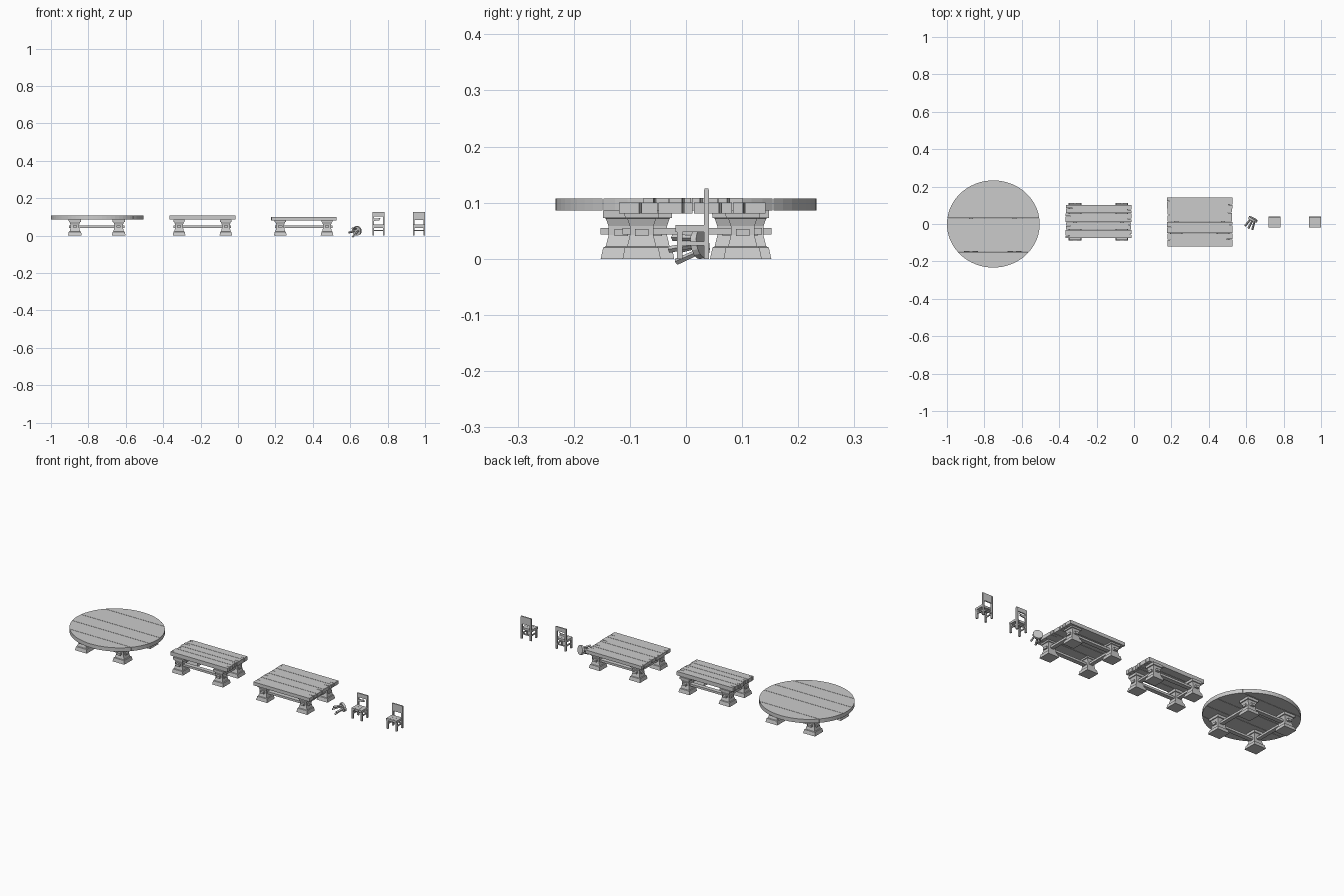
import bpy, bmesh, math, random
from mathutils import Matrix, Vector

if "Cube" in bpy.data.objects:
    bpy.data.objects.remove(bpy.data.objects["Cube"])

random.seed(4)


def finish(name, bm):
    bmesh.ops.recalc_face_normals(bm, faces=bm.faces)
    me = bpy.data.meshes.new(name)
    bm.to_mesh(me)
    bm.free()
    ob = bpy.data.objects.new(name, me)
    bpy.context.collection.objects.link(ob)
    return ob


def box(name, x0, x1, y0, y1, z0, z1):
    bm = bmesh.new()
    m = Matrix.Translation(((x0 + x1) / 2, (y0 + y1) / 2, (z0 + z1) / 2))
    m = m @ Matrix.Diagonal((x1 - x0, y1 - y0, z1 - z0, 1))
    bmesh.ops.create_cube(bm, size=1, matrix=m)
    return finish(name, bm)


def slab(name, outline, z0, z1):
    bm = bmesh.new()
    face = bm.faces.new([bm.verts.new((x, y, z0)) for x, y in outline])
    ext = bmesh.ops.extrude_face_region(bm, geom=[face])
    for v in ext["geom"]:
        if isinstance(v, bmesh.types.BMVert):
            v.co.z = z1
    return finish(name, bm)


def loft_square(name, cx, cy, profile):
    # stacked square sections: (z, half width)
    bm = bmesh.new()
    rings = [[bm.verts.new((cx + sx * w, cy + sy * w, z))
              for sx, sy in ((-1, -1), (1, -1), (1, 1), (-1, 1))] for z, w in profile]
    bm.faces.new(rings[0])
    bm.faces.new(rings[-1])
    for a, b in zip(rings, rings[1:]):
        for i in range(4):
            j = (i + 1) % 4
            bm.faces.new((a[i], a[j], b[j], b[i]))
    return finish(name, bm)


def worn_plank(name, x0, x1, y0, y1, z0, z1):
    # rectangular board with a split at each end
    def split(x, inward):
        y = y0 + (y1 - y0) * random.uniform(0.25, 0.75)
        d = random.uniform(0.015, 0.045) * inward
        return [(x, y - 0.002), (x + d, y), (x, y + 0.002)]
    x0 += random.uniform(0, 0.006)
    x1 -= random.uniform(0, 0.006)
    pts = [(x0, y0), (x1, y0)] + split(x1, -1) + [(x1, y1), (x0, y1)] + split(x0, 1)[::-1]
    slab(name, pts, z0, z1)


def trestle(kind, cx, cy, dx, dy, w, top):
    # four hourglass legs
    for sx in (-1, 1):
        for sy in (-1, 1):
            loft_square(kind + "_leg", cx + sx * dx, cy + sy * dy,
                        [(0, w), (0.02, w * 0.88), (0.022, w * 0.76), (0.042, w * 0.62),
                         (0.058, w * 0.62), (0.072, w * 0.76), (0.073, w * 0.88), (top, w * 0.9)])
    # stretchers running through the legs
    e = w * 0.85
    for s in (-1, 1):
        y, x = cy + s * dy, cx + s * dx
        box(kind + "_long_stretcher", cx - dx - e, cx + dx + e, y - 0.012, y + 0.012, 0.041, 0.053)
        box(kind + "_cross_stretcher", x - 0.011, x + 0.011, cy - dy - w, cy + dy + w, 0.043, 0.055)


GAP = 0.001

# round table: ellipse sawn into boards
cx, rx, ry = -0.752, 0.248, 0.233
edges = [-ry, -0.148, -0.056, 0.03, 0.155, ry]
for a, b in zip(edges, edges[1:]):
    a = a + GAP if a > -ry else a
    b = b - GAP if b < ry else b
    t0, t1 = math.asin(a / ry), math.asin(b / ry)
    n = max(4, round((t1 - t0) / 0.1))
    arc = [(rx * math.cos(t0 + (t1 - t0) * i / n), ry * math.sin(t0 + (t1 - t0) * i / n))
           for i in range(n + 1)]
    right = arc[1:] if a == -ry else arc
    right = right[:-1] if b == ry else right
    pts = [(cx + x, y) for x, y in right]
    if b == ry:
        pts.append((cx, ry))
    pts += [(cx - x, y) for x, y in reversed(right)]
    if a == -ry:
        pts.append((cx, -ry))
    slab("round_table_plank", pts, 0.086, 0.1075)
trestle("round_table", -0.755, 0, 0.117, 0.115, 0.037, 0.0865)

# rectangular and square tables
for kind, x0, x1, ys, z0, z1, dy in (
        ("long_table", -0.368, -0.012, [-0.077, -0.03, 0.01, 0.057, 0.102], 0.086, 0.108, 0.066),
        ("square_table", 0.174, 0.528, [-0.12, -0.05, 0.013, 0.083, 0.143], 0.081, 0.1, 0.09)):
    for a, b in zip(ys, ys[1:]):
        worn_plank(kind + "_plank", x0, x1, a + GAP, b - GAP, z0, z1)
    trestle(kind, (x0 + x1) / 2, 0.011, 0.125, dy, 0.034, z0 + 0.0005)


# chairs facing front
def chair(cx, broken):
    h = 0.0325
    for s in (-1, 1):
        a, b = sorted((cx + s * h, cx + s * (h - 0.009)))
        box("chair_front_leg", a, b, -0.016, -0.006, 0, 0.05)
        box("chair_back_post", a, b, 0.032, 0.041, 0, 0.123)
        box("chair_side_rail", a + 0.002, b - 0.002, -0.01, 0.034, 0.024, 0.031)
    for i in range(3):
        x = cx - h + i * 2 * h / 3
        box("chair_seat_board", x + 0.0004, x + 2 * h / 3 - 0.0004, -0.019, 0.033, 0.048, 0.06)
    box("chair_apron", cx - h + 0.005, cx + h - 0.005, -0.013, -0.008, 0.041, 0.05)
    box("chair_back_rail", cx - h + 0.005, cx + h - 0.005, 0.034, 0.039, 0.024, 0.031)
    if broken:
        # top rail plus a snapped lower slat
        box("chair_top_rail", cx - h, cx + h, 0.033, 0.04, 0.102, 0.125)
        bm = bmesh.new()
        pts = [(cx - h + 0.006, 0.078), (cx + 0.012, 0.083), (cx + 0.004, 0.088),
               (cx + 0.014, 0.094), (cx - h + 0.006, 0.09)]
        f = bm.faces.new([bm.verts.new((x, 0.034, z)) for x, z in pts])
        ext = bmesh.ops.extrude_face_region(bm, geom=[f])
        for v in ext["geom"]:
            if isinstance(v, bmesh.types.BMVert):
                v.co.y = 0.039
        finish("chair_broken_slat", bm)
    else:
        box("chair_top_rail", cx - h, cx + h, 0.033, 0.04, 0.083, 0.125)


chair(0.751, True)
chair(0.9675, False)

# toppled round stool: built upright around its seat, then laid on its side
pose = (Matrix.Translation((0.636, 0.025, 0.0255)) @ Matrix.Rotation(math.radians(-27), 4, 'Z')
        @ Matrix.Rotation(math.radians(-80), 4, 'X') @ Matrix.Rotation(math.radians(45), 4, 'Z'))
bm = bmesh.new()
bmesh.ops.create_cone(bm, cap_ends=True, segments=16, radius1=0.0255, radius2=0.0255, depth=0.012)
finish("stool_seat", bm).matrix_world = pose
for i in range(4):
    a = math.radians(90 * i + 45)
    d = Vector((math.cos(a), math.sin(a), 0))
    p, q = d * 0.012 + Vector((0, 0, -0.004)), d * 0.022 + Vector((0, 0, -0.052))
    bm = bmesh.new()
    rot = (q - p).to_track_quat('Z', 'Y').to_matrix().to_4x4()
    bmesh.ops.create_cone(bm, cap_ends=True, segments=4, radius1=0.005, radius2=0.006,
                          depth=(q - p).length, matrix=Matrix.Translation((p + q) / 2) @ rot)
    finish("stool_leg", bm).matrix_world = pose
